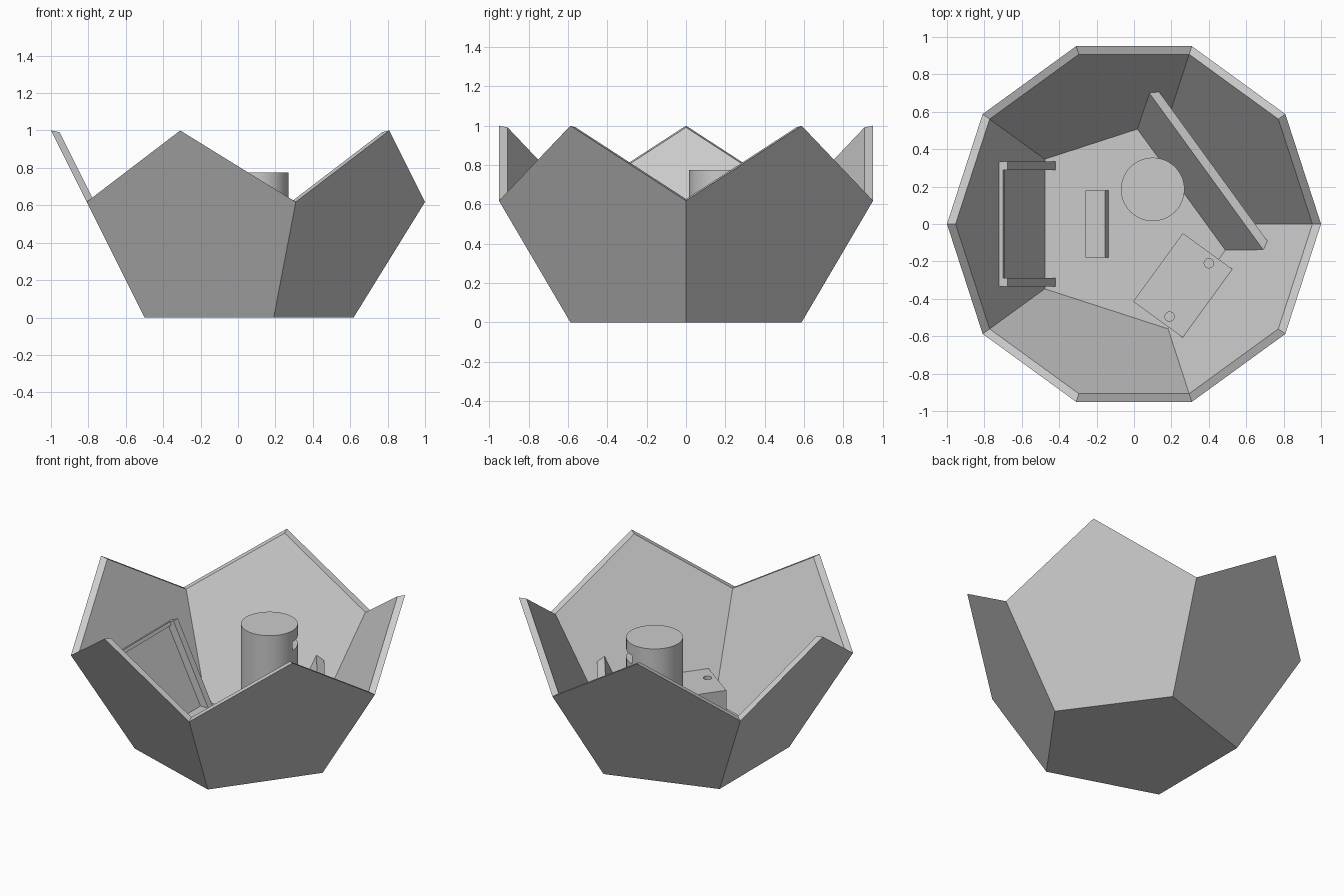
import bpy, bmesh
from math import radians, sin, cos
from mathutils import Vector

if "Cube" in bpy.data.objects:
    bpy.data.objects.remove(bpy.data.objects["Cube"], do_unlink=True)

gray = bpy.data.materials.new("plain_gray")
gray.use_nodes = True
gray.diffuse_color = (0.6, 0.6, 0.6, 1)
gray.node_tree.nodes["Principled BSDF"].inputs["Base Color"].default_value = (0.6, 0.6, 0.6, 1)

PHI = (1 + 5 ** 0.5) / 2
CENTRE = PHI / 2          # height of the full solid's centre
INNER = 0.954             # inner skin scale
FLOOR = CENTRE * (1 - INNER)


def finish(name, bm):
    bmesh.ops.recalc_face_normals(bm, faces=bm.faces)
    mesh = bpy.data.meshes.new(name)
    bm.to_mesh(mesh)
    bm.free()
    mesh.materials.append(gray)
    obj = bpy.data.objects.new(name, mesh)
    bpy.context.scene.collection.objects.link(obj)
    return obj


def wall_point(angle, out, side, z):
    """Point given by distance towards a wall, along the wall, and height."""
    a = radians(angle)
    return Vector((out * cos(a) - side * sin(a), out * sin(a) + side * cos(a), z))


def block(name, angle, profile, starts, ends):
    """Extrude an (out, z) profile along a wall between per-corner side limits."""
    bm = bmesh.new()
    a = [bm.verts.new(wall_point(angle, o, s, z)) for (o, z), s in zip(profile, starts)]
    b = [bm.verts.new(wall_point(angle, o, s, z)) for (o, z), s in zip(profile, ends)]
    bm.faces.new(a)
    bm.faces.new(b)
    for i in range(len(a)):
        j = (i + 1) % len(a)
        bm.faces.new((a[i], a[j], b[j], b[i]))
    return finish(name, bm)


def cylinder(name, x, y, z0, z1, radius, sides):
    bm = bmesh.new()
    bmesh.ops.create_cone(bm, cap_ends=True, segments=sides, radius1=radius,
                          radius2=radius, depth=z1 - z0)
    bmesh.ops.translate(bm, verts=bm.verts, vec=(x, y, (z0 + z1) / 2))
    return finish(name, bm)


def cut(target, cutter):
    mod = target.modifiers.new(cutter.name, "BOOLEAN")
    mod.operation = "DIFFERENCE"
    mod.solver = "EXACT"
    mod.object = cutter
    cutter.hide_render = True
    cutter.hide_viewport = True
    cutter.display_type = "WIRE"


# Shell: lower half of a dodecahedron with an inner skin and a zigzag rim
bm = bmesh.new()
rims = []
for scale in (1, INNER):
    def ring(radius, z, turn):
        return [bm.verts.new(wall_point(72 * i + turn, radius * scale, 0,
                                        CENTRE + (z - CENTRE) * scale)) for i in range(5)]
    base, mid, top = ring(1 / PHI, 0, 0), ring(1, 1 / PHI, 0), ring(1, 1, 36)
    bm.faces.new(base)
    for i in range(5):
        j = (i + 1) % 5
        bm.faces.new((base[i], base[j], mid[j], top[i], mid[i]))
    rims.append([v for pair in zip(mid, top) for v in pair])
for i in range(10):
    j = (i + 1) % 10
    bm.faces.new((rims[0][i], rims[0][j], rims[1][j], rims[1][i]))
finish("shell", bm)

# Door frame leaning on the wall
post = [(0.48, FLOOR), (0.42, FLOOR), (0.675, 0.546), (0.73, 0.52)]
for name, s0, s1 in (("door_post_front", 0.29, 0.335), ("door_post_back", -0.335, -0.29)):
    block(name, 180, post, [s0] * 4, [s1] * 4)
lintel = [(0.715, 0.5), (0.69, 0.514), (0.70, 0.534), (0.73, 0.52)]
block("door_lintel", 180, lintel, [-0.29] * 4, [0.29] * 4)

# Low step in front of the door
step = [(0.26, FLOOR), (0.135, FLOOR), (0.155, 0.076), (0.26, 0.076)]
block("door_step", 180, step, [-0.18] * 4, [0.18] * 4)

# Sloping partition spanning between the side walls
partition = [(0.313, FLOOR), (0.478, 0.366), (0.524, 0.343), (0.37, FLOOR)]
half = [0.40, 0.517, 0.508, 0.385]
block("partition", 36, partition, [-h for h in half], half)

# Bench against the wall with two round recesses
bench = [(0.24, FLOOR), (0.476, FLOOR), (0.567, 0.222), (0.24, 0.222)]
bench_obj = block("bench", -36, bench, [-0.338] * 4, [0.114] * 4)
for name, x, y in (("recess_cutter_back", 0.4, -0.21), ("recess_cutter_front", 0.19, -0.495)):
    cut(bench_obj, cylinder(name, x, y, 0.2, 0.25, 0.025, 24))

# Round column with a slot on the partition side
column = cylinder("column", 0.1, 0.185, FLOOR, 0.775, 0.17, 48)
slot = [(0.325, 0.645), (0.5, 0.645), (0.5, 0.7), (0.325, 0.7)]
cut(column, block("slot_cutter", 36, slot, [-0.2] * 4, [0.4] * 4))
bpy.ops.object.select_all(action="DESELECT")
column.select_set(True)
bpy.context.view_layer.objects.active = column
bpy.ops.object.shade_smooth_by_angle()
